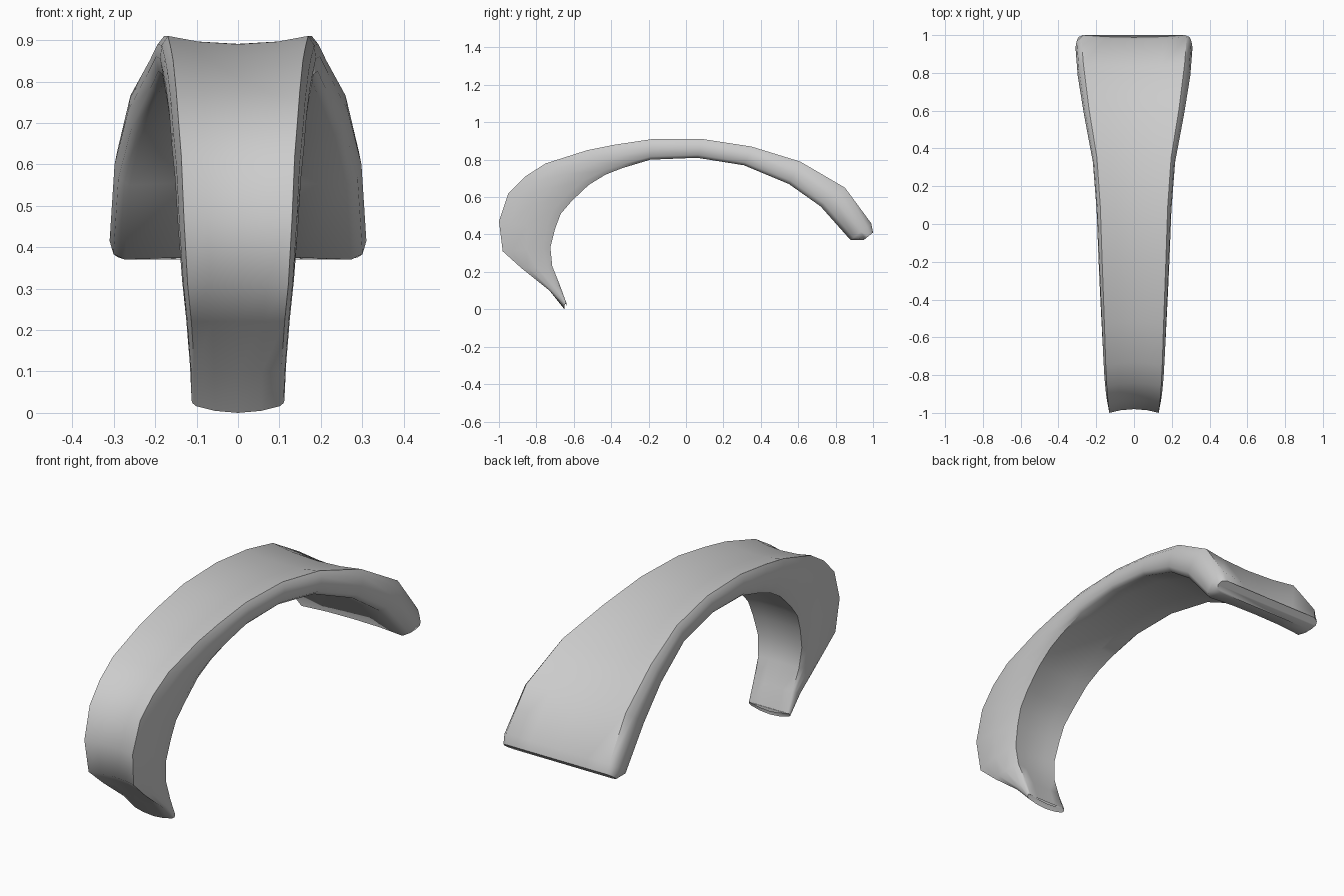
import bpy, bmesh
from mathutils import Vector

if "Cube" in bpy.data.objects:
    bpy.data.objects.remove(bpy.data.objects["Cube"])

# Stations along the arch: outer rim (y, z), inner rim (y, z), half width, centre dip
STATIONS = [
    (-.65, .02, -.64, .04, .112, -.012),
    (-.73, .10, -.675, .13, .116, .0),
    (-.88, .22, -.715, .23, .125, .015),
    (-.98, .31, -.725, .33, .135, .02),
    (-1.0, .47, -.70, .43, .145, .02),
    (-.95, .62, -.67, .51, .152, .02),
    (-.86, .71, -.61, .58, .160, .02),
    (-.75, .78, -.52, .665, .166, .02),
    (-.53, .85, -.43, .72, .174, .02),
    (-.38, .88, -.34, .755, .180, .02),
    (-.18, .91, -.19, .80, .188, .02),
    (.09, .91, .06, .81, .198, .02),
    (.35, .87, .31, .77, .218, .02),
    (.61, .79, .55, .67, .265, .02),
    (.85, .65, .72, .55, .298, .02),
    (.99, .46, .88, .37, .31, .02),
    (1.0, .41, .95, .37, .30, .015),
]

# Right half of the cross-section: (width fraction, depth 0 = outer .. 1 = inner, dip fraction)
HALF = [(.5, 0, .7), (.90, 0, 0), (.98, .2, 0), (1, .5, 0), (.97, .85, 0), (.88, 1, 0), (.45, 1, -.4)]
SECTION = [(0, 0, 1)] + HALF + [(0, 1, -.5)] + [(-u, t, d) for u, t, d in reversed(HALF)]


def ring(bm, st):
    oy, oz, iy, iz, w, dip = st
    outer, inner = Vector((0, oy, oz)), Vector((0, iy, iz))
    inward = (inner - outer).normalized()
    verts = []
    for u, t, d in SECTION:
        p = outer.lerp(inner, t) + inward * (dip * d)
        if st is STATIONS[0]:  # the front tip bows downwards at its centre
            p = outer.lerp(inner, t) + Vector((0, 0, -.02 * (1 - u * u)))
        p.x = u * w
        verts.append(bm.verts.new(p))
    return verts


# Curved fender: skin the rings and cap both ends
bm = bmesh.new()
rings = [ring(bm, s) for s in STATIONS]
n = len(SECTION)
for a, b in zip(rings, rings[1:]):
    for i in range(n):
        j = (i + 1) % n
        bm.faces.new((a[i], a[j], b[j], b[i]))
for end in (rings[0], rings[-1]):
    for i in range(n // 2):
        loop = [end[i], end[i + 1], end[(n - i - 1) % n], end[(n - i) % n]]
        loop = list(dict.fromkeys(loop))
        if len(loop) > 2:
            bm.faces.new(loop)
bmesh.ops.recalc_face_normals(bm, faces=bm.faces)
mesh = bpy.data.meshes.new("curved_fender")
bm.to_mesh(mesh)
bm.free()
fender = bpy.data.objects.new("curved_fender", mesh)
bpy.context.collection.objects.link(fender)

# Smooth shading with sharp end edges
bpy.context.view_layer.objects.active = fender
fender.select_set(True)
bpy.ops.object.shade_smooth_by_angle(angle=0.9)
